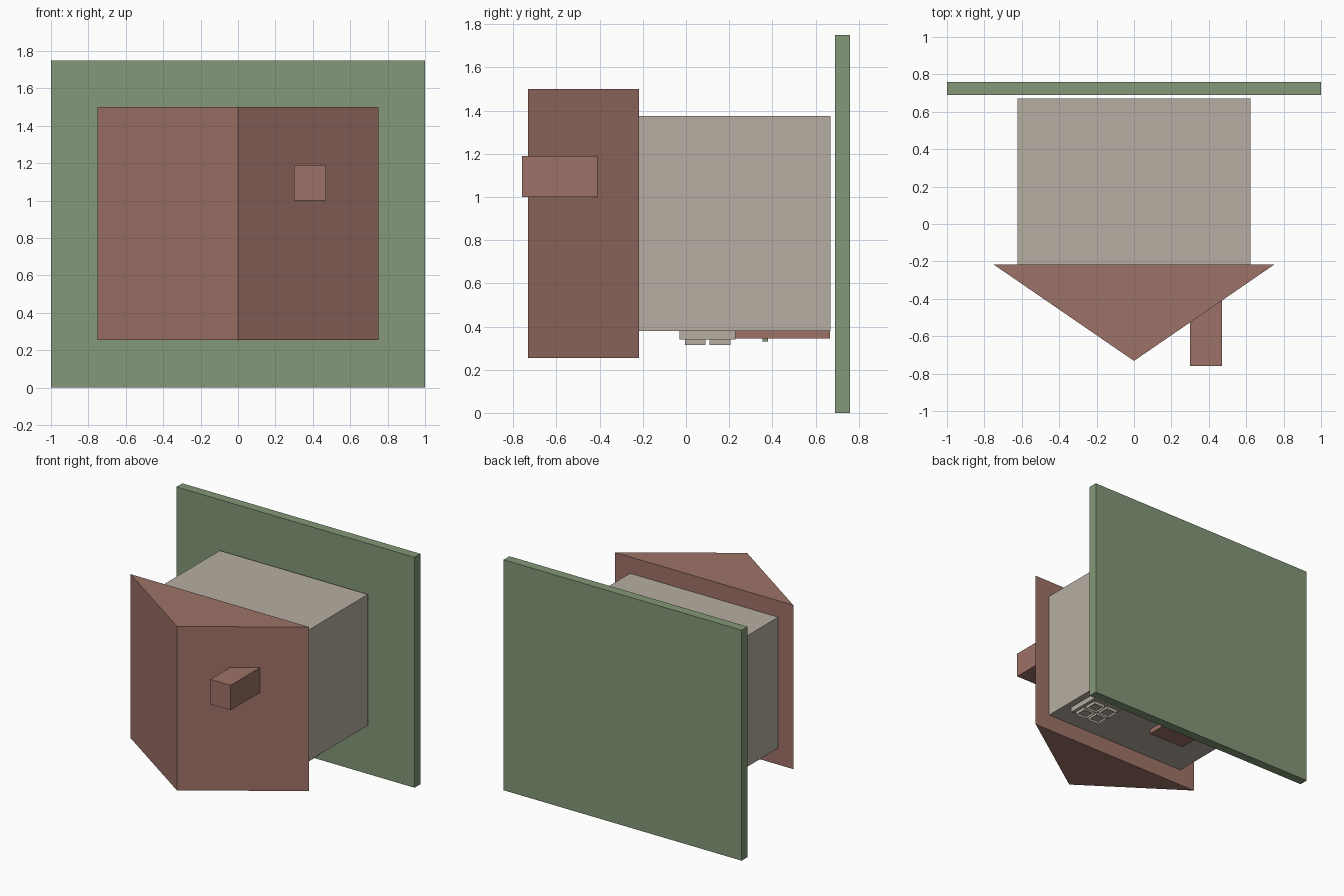
import bpy
import bmesh

if "Cube" in bpy.data.objects:
    bpy.data.objects.remove(bpy.data.objects["Cube"])


def material(name, rgb):
    """Flat colour given as 0-255 sRGB, stored as linear."""
    m = bpy.data.materials.new(name)
    lin = [((c / 255 + 0.055) / 1.055) ** 2.4 for c in rgb]
    m.diffuse_color = (*lin, 1)
    m.use_nodes = True
    m.node_tree.nodes["Principled BSDF"].inputs["Base Color"].default_value = m.diffuse_color
    return m


GREEN = material("grass green", (131, 152, 120))
STONE = material("warm grey", (182, 174, 161))
BRICK = material("brick red", (157, 114, 103))


def finish(name, bm, mat):
    bmesh.ops.recalc_face_normals(bm, faces=bm.faces)
    me = bpy.data.meshes.new(name)
    bm.to_mesh(me)
    bm.free()
    me.materials.append(mat)
    ob = bpy.data.objects.new(name, me)
    bpy.context.collection.objects.link(ob)
    return ob


def prism(name, outline, z0, z1, mat, recess=None):
    """Extrude an xy outline from z0 to z1; recess=(border, depth) sinks the lower face."""
    bm = bmesh.new()
    base = bm.faces.new([bm.verts.new((x, y, z0)) for x, y in outline])
    top = bmesh.ops.extrude_face_region(bm, geom=[base], use_keep_orig=True)
    for v in top["geom"]:
        if isinstance(v, bmesh.types.BMVert):
            v.co.z = z1
    bmesh.ops.recalc_face_normals(bm, faces=bm.faces)
    if recess:
        bm.faces.ensure_lookup_table()
        low = min(bm.faces, key=lambda f: f.calc_center_median().z)
        bmesh.ops.inset_individual(bm, faces=[low], thickness=recess[0])
        for v in low.verts:
            v.co.z += recess[1]
    return finish(name, bm, mat)


def box(name, x, y, z, mat, recess=None):
    outline = [(x[0], y[0]), (x[1], y[0]), (x[1], y[1]), (x[0], y[1])]
    return prism(name, outline, z[0], z[1], mat, recess)


# Ground slab and house body
box("ground_slab", (-1, 1), (0.69, 0.76), (0, 1.75), GREEN)
box("house_walls", (-0.622, 0.622), (-0.22, 0.67), (0.38, 1.375), STONE)

# Gable roof and chimney
prism("roof", [(-0.75, -0.217), (0, -0.732), (0.75, -0.217)], 0.255, 1.5, BRICK)
box("chimney", (0.30, 0.47), (-0.76, -0.40), (1.0, 1.19), BRICK)

# Door with knob
box("door", (-0.38, -0.075), (0.09, 0.667), (0.345, 0.385), BRICK)
box("door_knob", (-0.125, -0.1), (0.355, 0.38), (0.33, 0.346), GREEN)

# Window frame with four recessed panes
box("window_frame", (0.31, 0.57), (-0.03, 0.23), (0.34, 0.385), STONE)
for i, x in enumerate((0.335, 0.45)):
    for j, y in enumerate((-0.005, 0.11)):
        box(f"window_pane_{i}{j}", (x, x + 0.095), (y, y + 0.095),
            (0.315, 0.342), STONE, recess=(0.014, 0.013))
